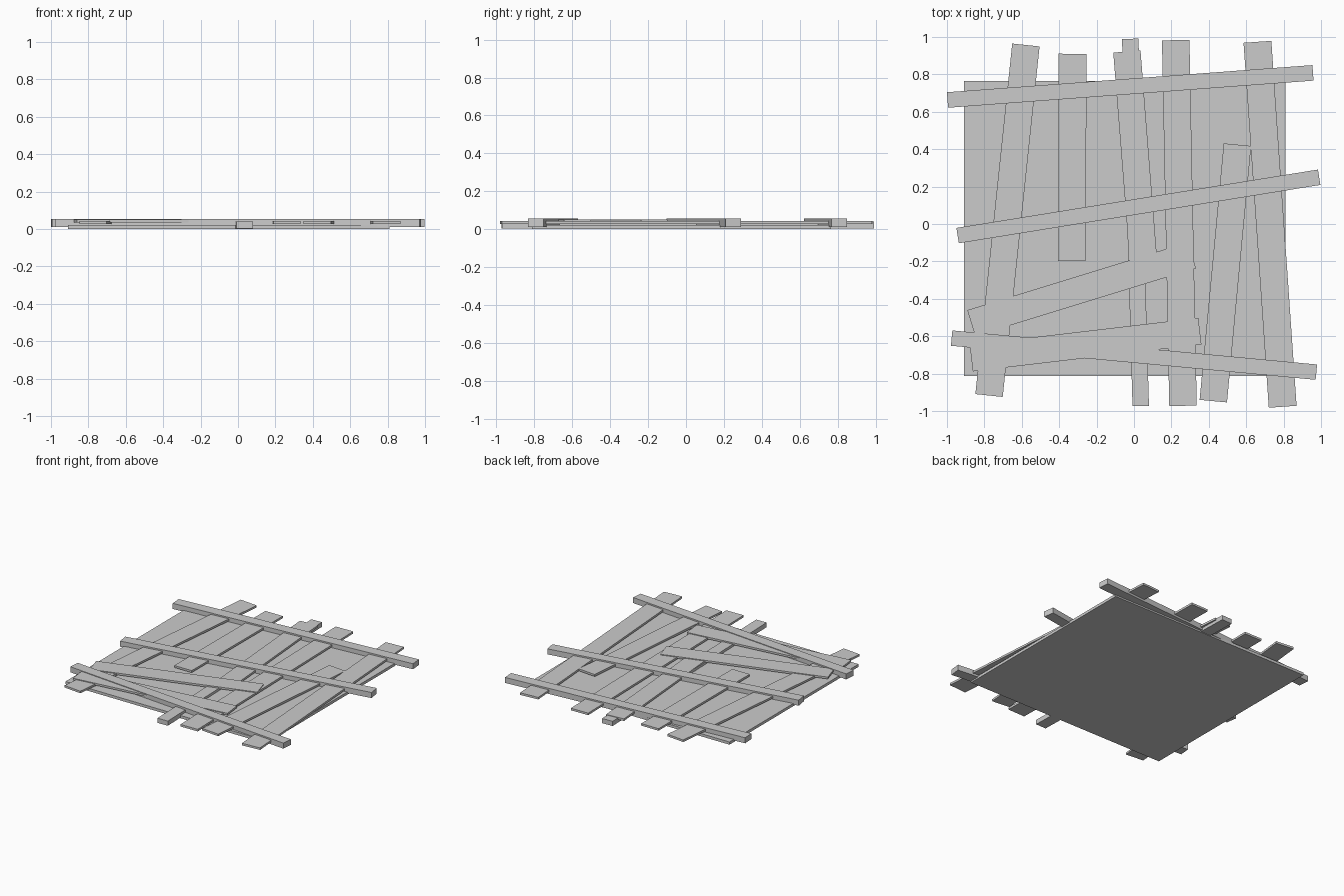
import bpy, bmesh
from mathutils import Vector

if "Cube" in bpy.data.objects:
    bpy.data.objects.remove(bpy.data.objects["Cube"])


def board(name, start, end, width, z0, z1):
    """Flat rectangular board running between two plan points."""
    a, b = Vector(start), Vector(end)
    d = (b - a).normalized()
    side = Vector((-d.y, d.x)) * width / 2
    bm = bmesh.new()
    corners = [a - side, b - side, b + side, a + side]
    face = bm.faces.new([bm.verts.new((c.x, c.y, z0)) for c in corners])
    ext = bmesh.ops.extrude_face_region(bm, geom=[face])
    verts = [g for g in ext["geom"] if isinstance(g, bmesh.types.BMVert)]
    bmesh.ops.translate(bm, verts=verts, vec=(0, 0, z1 - z0))
    bmesh.ops.recalc_face_normals(bm, faces=bm.faces)
    mesh = bpy.data.meshes.new(name)
    bm.to_mesh(mesh)
    bm.free()
    obj = bpy.data.objects.new(name, mesh)
    bpy.context.collection.objects.link(obj)


# Backing sheet
board("backing_sheet", (-0.908, -0.023), (0.81, -0.023), 1.577, 0.0, 0.021)

# Rough upright planks
planks = [
    ((-0.775, -0.917), (-0.578, 0.957), 0.147),
    ((-0.333, -0.197), (-0.328, 0.91), 0.149),
    ((0.055, -0.25), (-0.038, 0.922), 0.146),
    ((0.262, -0.972), (0.223, 0.983), 0.147),
    ((0.424, -0.947), (0.553, 0.424), 0.147),
    ((0.795, -0.977), (0.66, 0.974), 0.149),
]
for i, (a, b, w) in enumerate(planks, 1):
    board(f"upright_plank_{i}", a, b, w, 0.028, 0.044)

# Narrow thicker batten running under the planks
board("narrow_batten", (0.036, -0.973), (-0.02, 0.99), 0.088, 0.004, 0.04)

# Two slanted patch planks on top
board("slanted_plank_upper", (-0.87, -0.53), (0.31, -0.167), 0.145, 0.035, 0.05)
board("slanted_plank_lower", (-0.87, -0.717), (0.352, -0.573), 0.143, 0.035, 0.05)

# Heavy cross beams
beams = [
    ((-0.997, 0.663), (0.957, 0.808), 0.083),
    ((-0.943, -0.062), (0.99, 0.25), 0.083),
    ((-0.975, -0.61), (0.975, -0.792), 0.082),
]
for i, (a, b, w) in enumerate(beams, 1):
    board(f"cross_beam_{i}", a, b, w, 0.012, 0.055)
